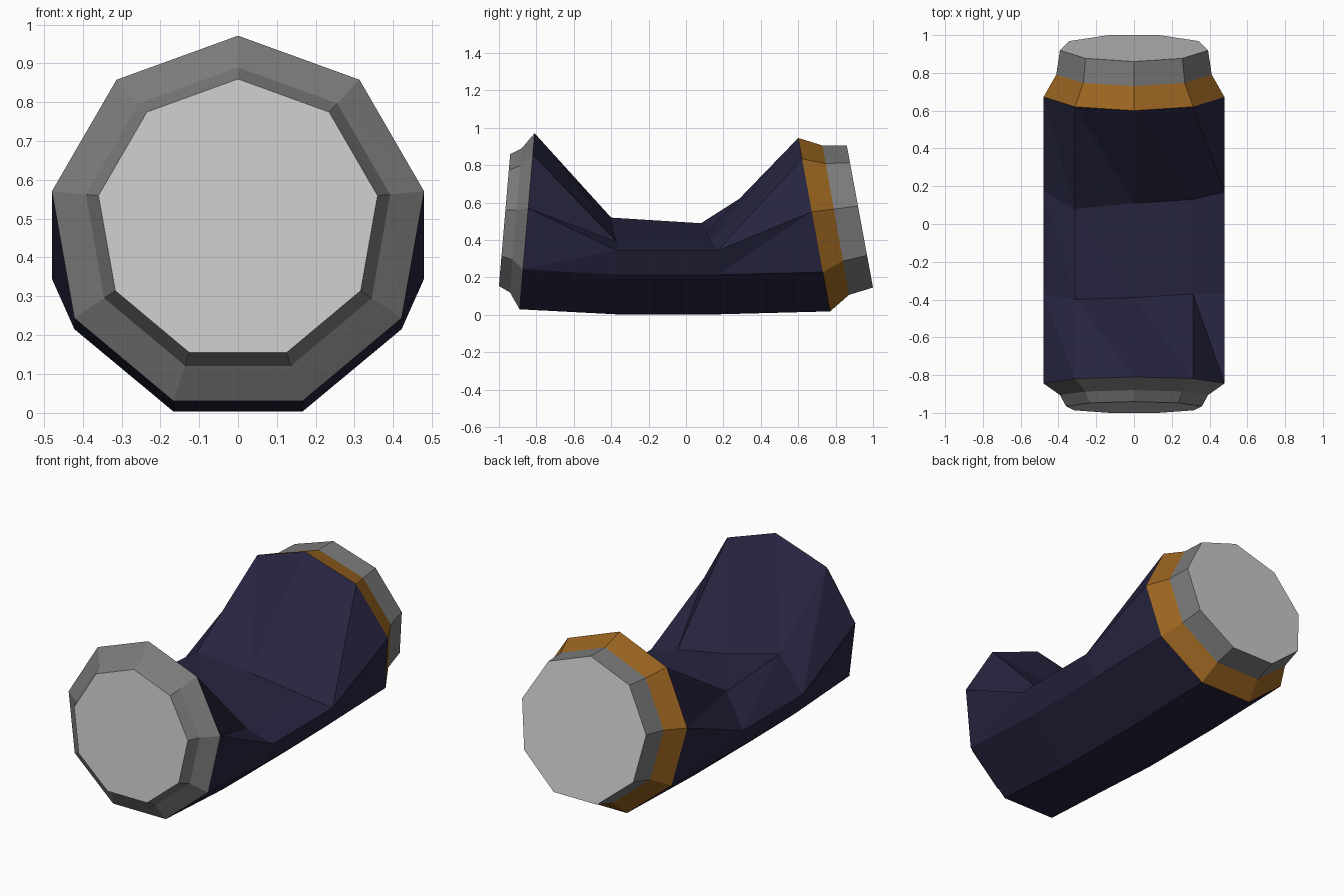
import bpy, bmesh
from math import sin, cos, radians, sqrt

if "Cube" in bpy.data.objects:
    bpy.data.objects.remove(bpy.data.objects["Cube"])

N = 9


def ring(y, z, r, lean):
    """Nine-sided ring, first corner on top, running towards -x; lean = sine of tilt."""
    up = sqrt(1 - lean * lean)
    pts = []
    for i in range(N):
        a = radians(40 * i)
        pts.append((-r * sin(a), y + r * cos(a) * lean, z + r * cos(a) * up))
    return pts


def material(name, colour):
    m = bpy.data.materials.new(name)
    m.diffuse_color = (*colour, 1)
    m.use_nodes = True
    m.node_tree.nodes["Principled BSDF"].inputs["Base Color"].default_value = m.diffuse_color
    return m


def loft(name, rings, mat=None, fill=False):
    """Skin consecutive rings with flat triangles, or fill one ring as a disc."""
    bm = bmesh.new()
    rows = [[bm.verts.new(p) for p in r] for r in rings]
    for lo, hi in zip(rows, rows[1:]):
        for i in range(N):
            j = (i + 1) % N
            bm.faces.new((lo[i], hi[j], lo[j]))
            bm.faces.new((lo[i], hi[i], hi[j]))
    if fill:
        bm.faces.new(rows[0])
    bm.normal_update()
    for f in bm.faces:
        c = f.calc_center_median()
        if fill:
            flip = f.normal.y * c.y < 0
        else:
            flip = f.normal.x * c.x + f.normal.z * (c.z - 0.3) < 0
        if flip:
            f.normal_flip()
    me = bpy.data.meshes.new(name)
    bm.to_mesh(me)
    bm.free()
    ob = bpy.data.objects.new(name, me)
    bpy.context.collection.objects.link(ob)
    if mat:
        me.materials.append(mat)
    return ob


navy = material("navy", (0.02, 0.018, 0.05))
orange = material("orange", (0.33, 0.13, 0.015))
steel = material("steel", (0.2, 0.2, 0.2))

# End rings of the bent can
front = ring(-0.851, 0.486, 0.487, 0.085)
front_neck = ring(-0.911, 0.493, 0.398, 0.08)
front_rim = ring(-0.971, 0.496, 0.365, 0.085)
back = ring(0.688, 0.468, 0.486, -0.181)
back_neck = ring(0.803, 0.494, 0.418, -0.175)
back_rim = ring(0.932, 0.514, 0.398, -0.181)

# Crushed middle: same x as the front ring, heights pushed down
heights = [0.44, 0.505, 0.345, 0.215, 0.003, 0.003, 0.215, 0.345, 0.39]
dent_a_y = [-0.39, -0.40] + [-0.37] * 7
dent_b_y = [0.11, 0.08] + [0.17] * 6 + [0.13]
dent_a = [(p[0], y, h) for p, y, h in zip(front, dent_a_y, heights)]
dent_b = [(p[0], y, h) for p, y, h in zip(front, dent_b_y, heights)]
dent_a[1] = (dent_a[1][0], -0.40, 0.52)
dent_b[1] = (dent_b[1][0], 0.08, 0.49)

# Parts
loft("can_body", [front, dent_a, dent_b, back], navy)
loft("bottom_taper", [front, front_neck, front_rim], steel)
loft("shoulder_band", [back, back_neck], orange)
loft("top_neck", [back_neck, back_rim], steel)
loft("bottom_disc", [front_rim], fill=True)
loft("top_disc", [back_rim], fill=True)
